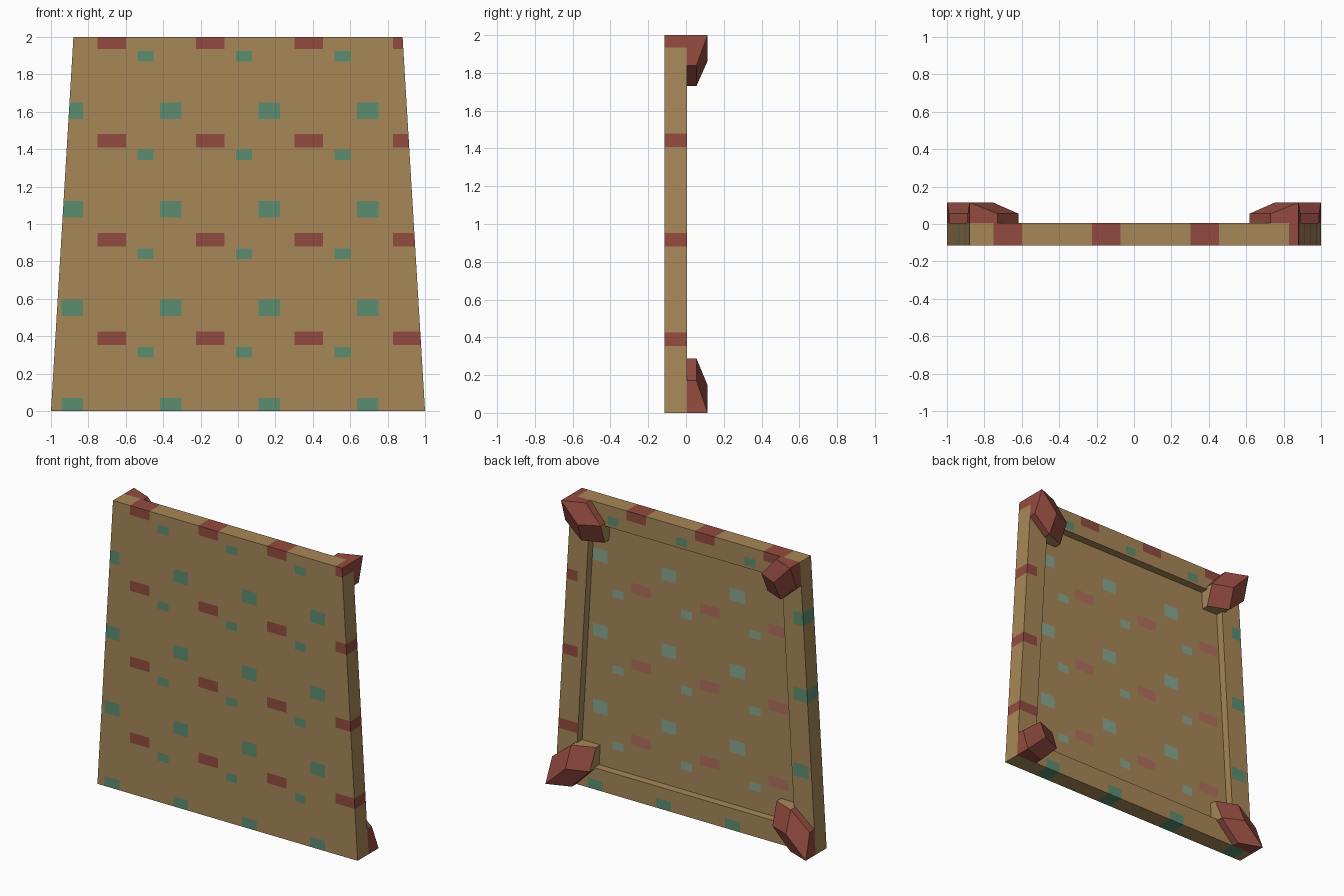
import bpy, bmesh
from mathutils import Vector

cube = bpy.data.objects.get("Cube")
if cube:
    bpy.data.objects.remove(cube)

FRONT, BACK, FLOOR, HIGH = -0.115, 0.005, -0.05, 0.115
RIM = 0.15


def material(name, rgb):
    m = bpy.data.materials.new(name)
    m.use_nodes = True
    m.diffuse_color = (*rgb, 1)
    m.node_tree.nodes["Principled BSDF"].inputs["Base Color"].default_value = (*rgb, 1)
    return m


TAN = material("tan", (0.39, 0.245, 0.096))
RED = material("brick red", (0.29, 0.07, 0.05))
GREEN = material("sea green", (0.107, 0.27, 0.165))
PALE_RED = material("pale red", (0.44, 0.16, 0.11))
PALE_GREEN = material("pale green", (0.25, 0.39, 0.28))


def half_width(z):
    return 1 - 0.06 * z


def finish(name, bm, mats):
    bmesh.ops.recalc_face_normals(bm, faces=bm.faces)
    mesh = bpy.data.meshes.new(name)
    bm.to_mesh(mesh)
    bm.free()
    for m in mats:
        mesh.materials.append(m)
    ob = bpy.data.objects.new(name, mesh)
    bpy.context.collection.objects.link(ob)
    return ob


# Repeating patches: colour slot, first centre x and z, half width, half height
STEP = 0.527
PATCHES = [(1, -0.675, 0.39, 0.076, 0.036),
           (2, -0.887, 0.025, 0.057, 0.044),
           (2, -0.495, 0.315, 0.042, 0.028)]


def patch_slot(x, z):
    for slot, px, pz, w, h in PATCHES:
        for i in range(4):
            for j in range(4):
                if abs(x - px - i * STEP) < w and abs(z - pz - j * STEP) < h:
                    return slot
    return 0


# Tapered panel with a recessed back
def ring(bm, y, inset):
    corners = [(-1, inset), (1, inset), (1, 2 - inset), (-1, 2 - inset)]
    return [bm.verts.new((s * (half_width(z) - inset), y, z)) for s, z in corners]


bm = bmesh.new()
rings = [ring(bm, FRONT, 0), ring(bm, BACK, 0), ring(bm, BACK, RIM), ring(bm, FLOOR, RIM)]
bm.faces.new(rings[0])
bm.faces.new(rings[-1])
for a, b in zip(rings, rings[1:]):
    for i in range(4):
        k = (i + 1) % 4
        bm.faces.new((a[i], a[k], b[k], b[i]))

# Cut along the patch borders, then colour the cut faces
for slot, px, pz, w, h in PATCHES:
    for i in range(4):
        for side in (-1, 1):
            for co, no in (((px + i * STEP + side * w, 0, 0), (1, 0, 0)),
                           ((0, 0, pz + i * STEP + side * h), (0, 0, 1))):
                bmesh.ops.bisect_plane(bm, geom=bm.verts[:] + bm.edges[:] + bm.faces[:],
                                       plane_co=co, plane_no=no, dist=1e-5)
for f in bm.faces:
    c = f.calc_center_median()
    slot = patch_slot(c.x, c.z)
    on_floor = abs(c.y - FLOOR) < 0.001
    f.material_index = slot + 2 if slot and on_floor else slot
finish("panel", bm, [TAN, RED, GREEN, PALE_RED, PALE_GREEN])


# Faceted corner caps reaching diagonally over the recess
# Outline: inward x, inward z, height y, base y
OUTLINE = [(0, 0, HIGH, BACK), (0.15, 0, 0.055, BACK), (0.27, 0.13, 0.055, FLOOR),
           (0.27, 0.27, -0.003, FLOOR), (0.13, 0.27, 0.055, FLOOR), (0, 0.16, 0.055, BACK)]


def corner_cap(name, side, top):
    scale = 1 if top else 1.07

    def place(dx, dz, y):
        z = 2 - dz * scale if top else dz * scale
        return Vector((side * (half_width(z) - dx * scale), y, z))

    bm = bmesh.new()
    upper = [bm.verts.new(place(x, z, y)) for x, z, y, b in OUTLINE]
    lower = [bm.verts.new(place(x, z, b)) for x, z, y, b in OUTLINE]
    peak = bm.verts.new(place(0.135, 0.135, HIGH))
    for i in range(6):
        k = (i + 1) % 6
        wall = bm.faces.new((upper[i], upper[k], lower[k], lower[i]))
        wall.material_index = 1 if i in (2, 3) else 0
    for i in (0, 2, 4):
        bm.faces.new((peak, upper[i], upper[i + 1], upper[(i + 2) % 6])) if i == 2 else None
    bm.faces.new((upper[0], upper[1], upper[2], peak))
    bm.faces.new((upper[0], peak, upper[4], upper[5]))
    bm.faces.new(lower)
    finish(name, bm, [RED, TAN])


for side, side_name in ((1, "left"), (-1, "right")):
    for top in (True, False):
        corner_cap(f"{'top' if top else 'bottom'}_{side_name}_corner_cap", side, top)
